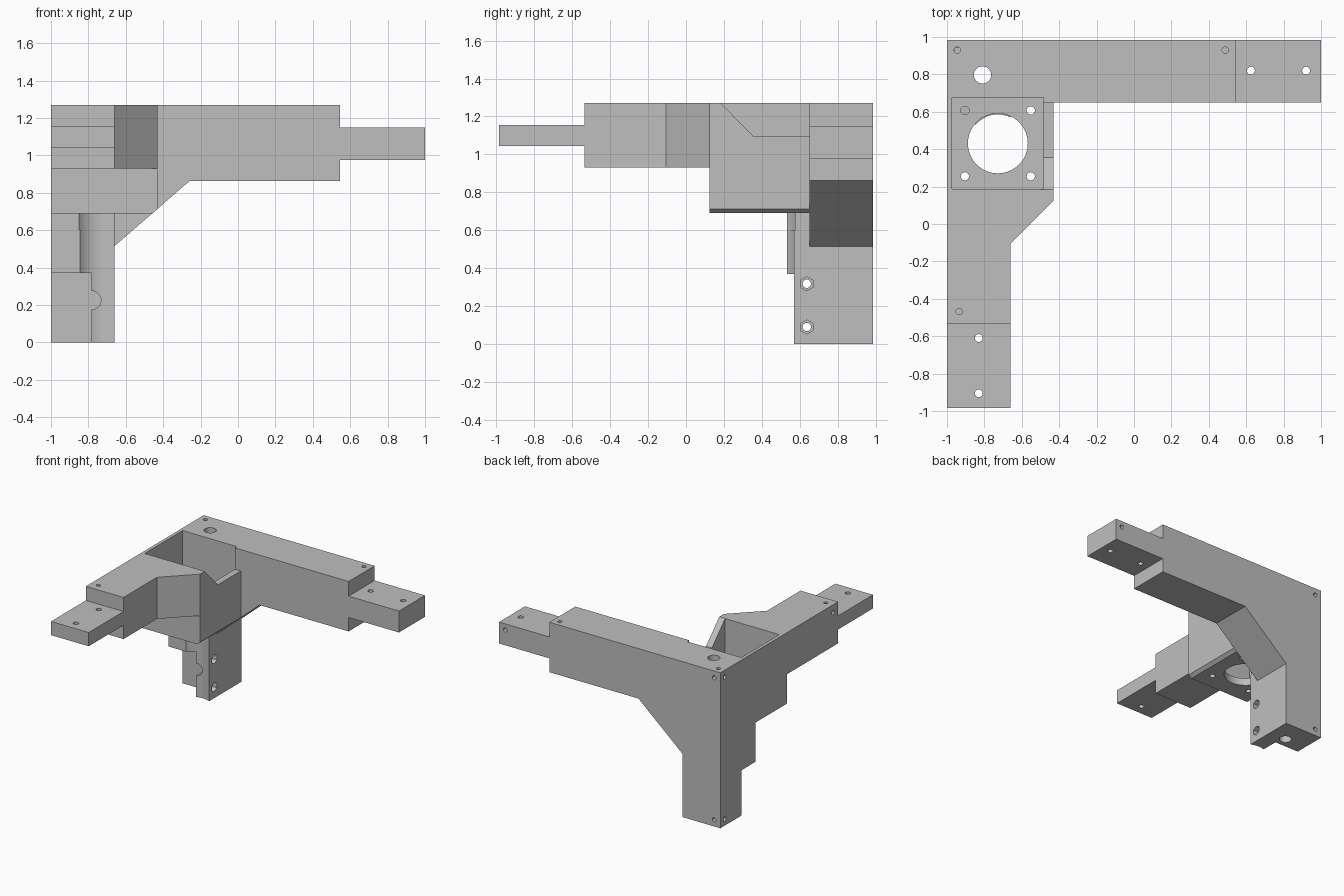
import bpy, bmesh, math
from mathutils import Vector

if "Cube" in bpy.data.objects:
    bpy.data.objects.remove(bpy.data.objects["Cube"], do_unlink=True)

grey = bpy.data.materials.new("light_grey")
grey.use_nodes = True
colour = (0.52, 0.52, 0.52, 1)
grey.diffuse_color = colour
grey.node_tree.nodes["Principled BSDF"].inputs["Base Color"].default_value = colour


def prism(name, profile, axis, lo, hi):
    """Extrude a 2D profile along an axis: x uses (y, z), y uses (x, z), z uses (x, y)."""
    place = {"x": lambda a, b, t: (t, a, b),
             "y": lambda a, b, t: (a, t, b),
             "z": lambda a, b, t: (a, b, t)}[axis]
    bm = bmesh.new()
    face = bm.faces.new([bm.verts.new(place(a, b, lo)) for a, b in profile])
    out = bmesh.ops.extrude_face_region(bm, geom=[face])
    step = Vector(place(0, 0, hi - lo))
    bmesh.ops.translate(bm, vec=step,
                        verts=[g for g in out["geom"] if isinstance(g, bmesh.types.BMVert)])
    bmesh.ops.recalc_face_normals(bm, faces=bm.faces)
    mesh = bpy.data.meshes.new(name)
    bm.to_mesh(mesh)
    bm.free()
    mesh.materials.append(grey)
    obj = bpy.data.objects.new(name, mesh)
    bpy.context.collection.objects.link(obj)
    return obj


def rect(a0, a1, b0, b1):
    return [(a0, b0), (a1, b0), (a1, b1), (a0, b1)]


def ring(a, b, r, n=48):
    return [(a + r * math.sin(math.tau * i / n), b + r * math.cos(math.tau * i / n))
            for i in range(n)]


def combine(target, other, operation):
    bpy.context.view_layer.objects.active = target
    mod = target.modifiers.new("join_or_cut", "BOOLEAN")
    mod.solver = "MANIFOLD"
    mod.operation = operation
    mod.object = other
    bpy.ops.object.modifier_apply(modifier=mod.name)
    bpy.data.objects.remove(other, do_unlink=True)


TOP, BACK, SIDE, INNER = 1.27, 0.985, -1.0, -0.66

# Back frame: leg, sloped gusset, beam and end tab in one profile
bracket = prism("corner_bracket", [
    (SIDE, 0), (INNER, 0), (INNER, 0.515), (-0.26, 0.862), (0.545, 0.862), (0.545, 0.975),
    (1, 0.975), (1, 1.15), (0.545, 1.15), (0.545, TOP), (SIDE, TOP)], "y", 0.65, BACK)

solids = [
    # Forward beam with its angled gusset
    prism("forward_beam", [(SIDE, -0.535), (INNER, -0.535), (INNER, -0.105), (-0.43, 0.125),
                           (-0.43, 0.3), (INNER, 0.8), (SIDE, 0.8)], "z", 0.93, TOP),
    prism("forward_tab", rect(SIDE, INNER, 1.043, 1.155), "y", -BACK, -0.4),
    # Motor housing, bottom corner trimmed along the gusset slope
    prism("motor_housing", [(SIDE, 0.69), (-0.456, 0.69), (-0.43, 0.713),
                            (-0.43, TOP), (SIDE, TOP)], "y", 0.125, 0.65),
    # Thickened front of the leg
    prism("leg_front", rect(SIDE, INNER, 0, 0.72), "y", 0.533, 0.8),
]
for part in solids:
    combine(bracket, part, "UNION")

MX, MY = -0.728, 0.431
cutters = [
    # Motor pocket, shaft opening and lowered side wall
    prism("pocket", rect(MX - 0.245, MX + 0.245, MY - 0.245, MY + 0.245), "z", 0.75, 1.4),
    prism("shaft_opening", ring(MX, MY, 0.16, 64), "z", 0.6, 0.8),
    prism("wall_relief", [(0.155, 1.3), (0.355, 1.095), (0.65, 1.095), (0.65, 1.3)],
          "x", -0.5, -0.4),
    # Leg groove, clamp recess and half-round notch
    prism("leg_groove", ring(MX, MY, 0.155, 64), "z", -0.1, 0.71),
    prism("clamp_recess", rect(-1.1, -0.783, -0.1, 0.37), "y", 0.4, 0.715),
    prism("clamp_notch", ring(-0.783, 0.225, 0.05), "y", 0.4, 0.715),
    # Rod hole down the whole leg
    prism("rod_hole", ring(-0.81, 0.797, 0.046), "z", -0.1, 1.4),
]
# Motor screw holes
for sx in (-1, 1):
    for sy in (-1, 1):
        cutters.append(prism("motor_screw", ring(MX + sx * 0.176, MY + sy * 0.176, 0.022, 24),
                             "z", 0.6, 0.8))
# Tab screw holes
for x, y in ((0.625, 0.82), (0.92, 0.82), (-0.83, -0.61), (-0.83, -0.905)):
    cutters.append(prism("tab_screw", ring(x, y, 0.021, 24), "z", 0.9, 1.2))
# Clamp screws with hexagonal nut seats
for z in (0.09, 0.318):
    cutters.append(prism("clamp_screw", ring(0.637, z, 0.022, 24), "x", -0.9, -0.6))
    cutters.append(prism("nut_seat", ring(0.637, z, 0.037, 6), "x", -0.7, -0.6))
# Small blind marker holes on the top, back and side faces
for axis, face, spots in (
        ("z", TOP, ((-0.945, 0.93), (0.488, 0.93), (-0.935, -0.468))),
        ("y", BACK, ((-0.945, 1.215), (-0.945, 0.055), (0.945, 1.1))),
        ("x", SIDE, ((0.93, 1.215), (0.93, 0.055), (-0.47, 1.205)))):
    inward = 0.04 if face < 0 else -0.04
    for a, b in spots:
        cutters.append(prism("marker", ring(a, b, 0.017, 24), axis,
                             face + inward, face - inward))
for cutter in cutters:
    combine(bracket, cutter, "DIFFERENCE")

bpy.ops.object.select_all(action="DESELECT")
bracket.select_set(True)
bpy.context.view_layer.objects.active = bracket
bpy.ops.object.shade_smooth_by_angle(angle=math.radians(25))
